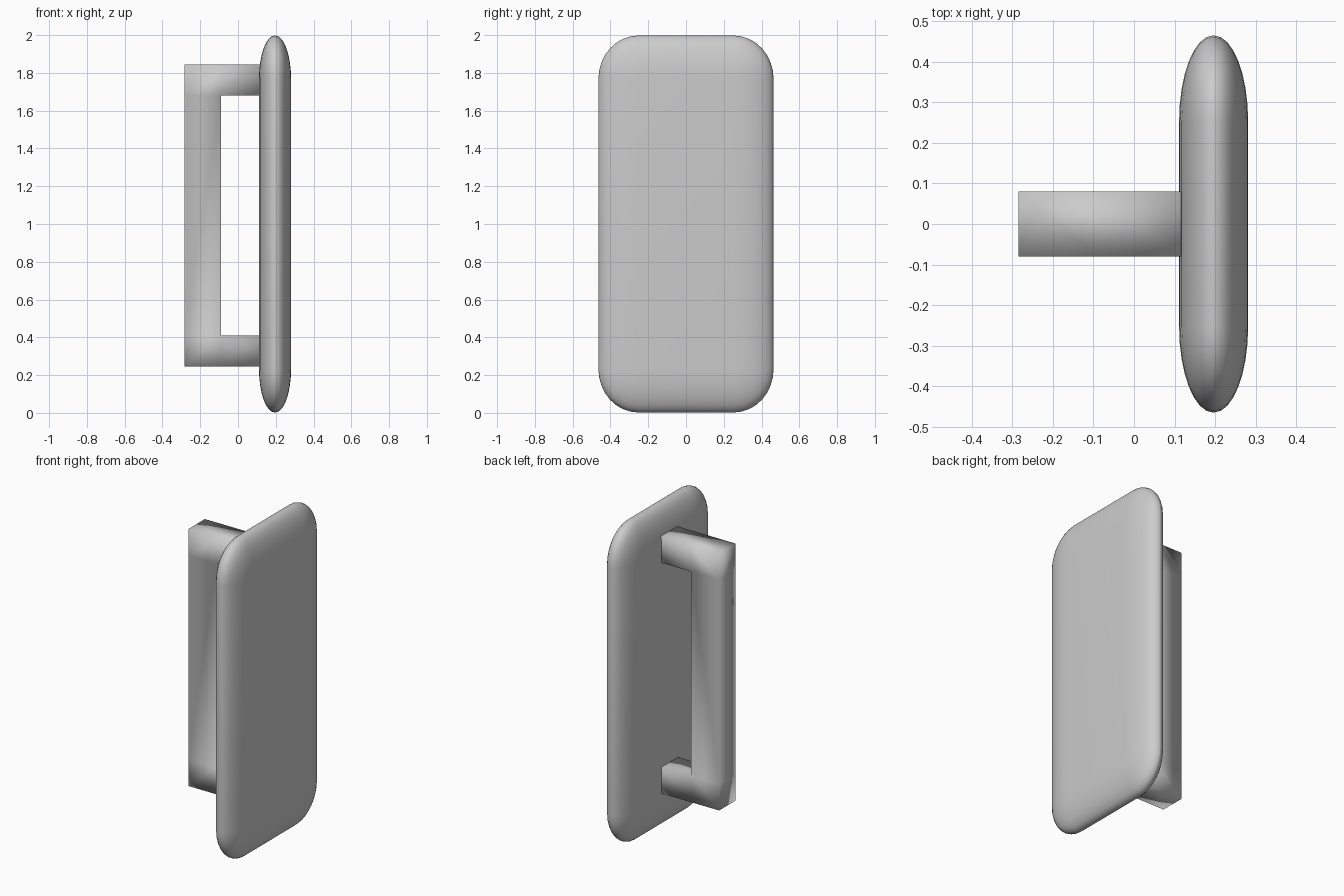
import bpy, bmesh
from mathutils import Vector

if "Cube" in bpy.data.objects:
    bpy.data.objects.remove(bpy.data.objects["Cube"])

grey = bpy.data.materials.new("plain_grey")
grey.diffuse_color = (0.6, 0.6, 0.6, 1)
grey.use_nodes = True
grey.node_tree.nodes["Principled BSDF"].inputs["Base Color"].default_value = grey.diffuse_color


def finish(bm, name):
    bmesh.ops.recalc_face_normals(bm, faces=bm.faces)
    for f in bm.faces:
        f.smooth = True
    mesh = bpy.data.meshes.new(name)
    bm.to_mesh(mesh)
    bm.free()
    mesh.materials.append(grey)
    obj = bpy.data.objects.new(name, mesh)
    bpy.context.collection.objects.link(obj)
    return obj


# Pad: box rounded with a unit radius, then squashed so its rims are elliptical
radius = Vector((0.085, 0.215, 0.235))
half = Vector((0.085, 0.464, 0.998))
bm = bmesh.new()
bmesh.ops.create_cube(bm, size=2)
bmesh.ops.scale(bm, vec=[half[i] / radius[i] for i in range(3)], verts=bm.verts)
bmesh.ops.bevel(bm, geom=bm.edges[:], offset=0.985, segments=8, profile=0.5,
                affect='EDGES', clamp_overlap=False)
bmesh.ops.scale(bm, vec=radius, verts=bm.verts)
bmesh.ops.translate(bm, vec=(0.196, 0, 1.0), verts=bm.verts)
finish(bm, "pad")

# Handle: C-shaped profile of quads, extruded across y
xs = [-0.284, -0.09, 0.125]
zs = [0.245, 0.41, 1.68, 1.845]
bm = bmesh.new()
grid = [[bm.verts.new((x, -0.08, z)) for z in zs] for x in xs]
for i in range(2):
    for k in range(3):
        if (i, k) != (1, 1):  # opening for the fingers
            bm.faces.new((grid[i][k], grid[i + 1][k],
                          grid[i + 1][k + 1], grid[i][k + 1]))
side = bmesh.ops.extrude_face_region(bm, geom=bm.faces[:], use_keep_orig=True)
bmesh.ops.translate(bm, vec=(0, 0.16, 0),
                    verts=[g for g in side["geom"] if isinstance(g, bmesh.types.BMVert)])
finish(bm, "handle")
